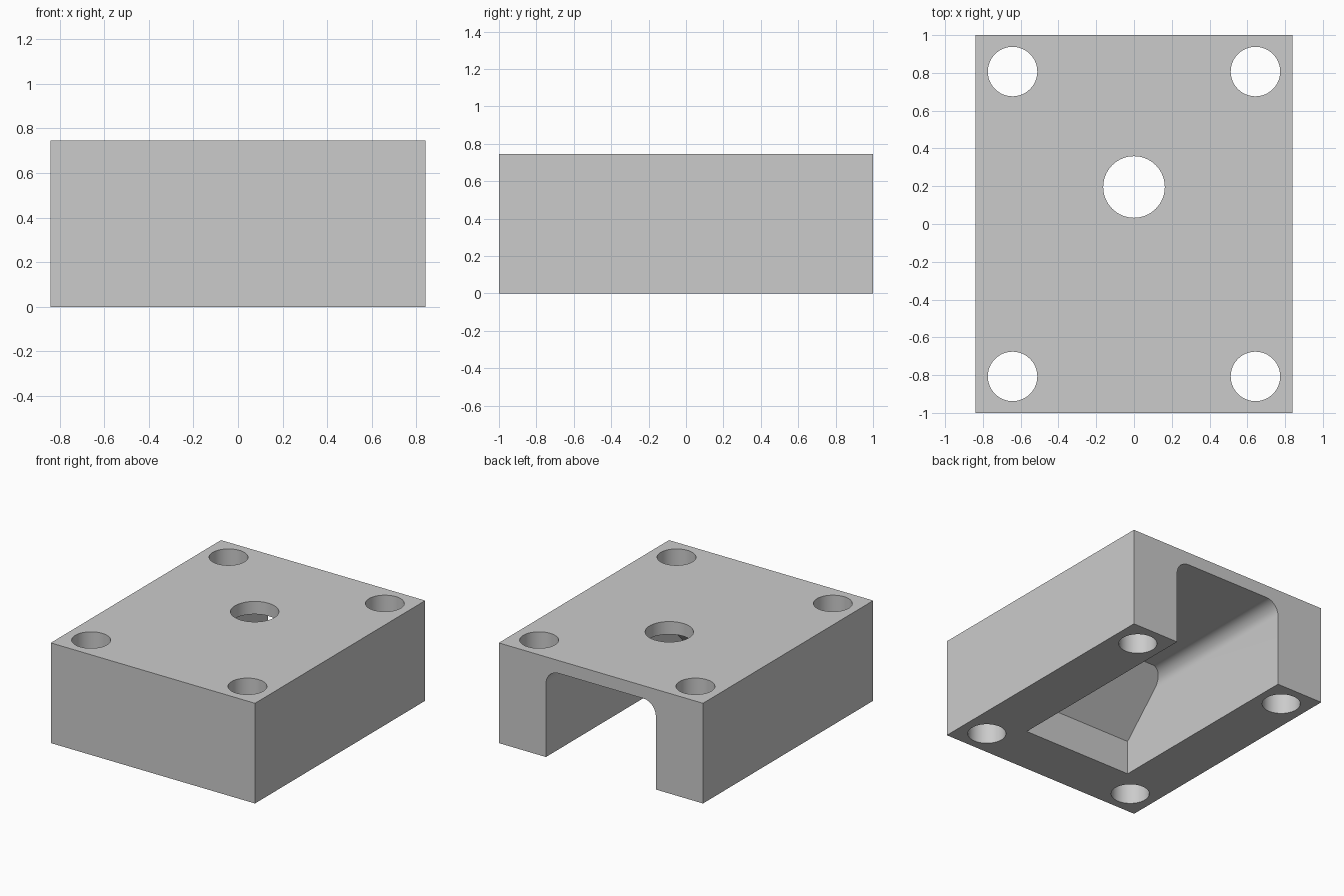
import bpy, bmesh
from math import sin, cos, pi
from mathutils import Vector

if "Cube" in bpy.data.objects:
    bpy.data.objects.remove(bpy.data.objects["Cube"], do_unlink=True)

WIDTH, LENGTH, HEIGHT = 1.68, 2.0, 0.745
HALF, CEILING, FILLET, END = 0.452, 0.65, 0.105, -0.607

grey = bpy.data.materials.new("plain grey")
grey.use_nodes = True
grey.diffuse_color = (0.6, 0.6, 0.6, 1)
grey.node_tree.nodes["Principled BSDF"].inputs["Base Color"].default_value = grey.diffuse_color


def make_object(name, bm):
    bmesh.ops.recalc_face_normals(bm, faces=bm.faces)
    mesh = bpy.data.meshes.new(name)
    bm.to_mesh(mesh)
    bm.free()
    mesh.materials.append(grey)
    obj = bpy.data.objects.new(name, mesh)
    bpy.context.collection.objects.link(obj)
    return obj


def cut(body, cutter):
    """Subtract the cutter from the body, then discard it."""
    mod = body.modifiers.new("cut", "BOOLEAN")
    mod.operation, mod.solver, mod.object = "DIFFERENCE", "EXACT", cutter
    bpy.context.view_layer.objects.active = body
    bpy.ops.object.modifier_apply(modifier=mod.name)
    bpy.data.objects.remove(cutter, do_unlink=True)


def drill(body, x, y, radius):
    bm = bmesh.new()
    bmesh.ops.create_cone(bm, cap_ends=True, segments=64, radius1=radius, radius2=radius, depth=2)
    bmesh.ops.translate(bm, vec=(x, y, HEIGHT / 2), verts=bm.verts)
    cut(body, make_object("hole_cutter", bm))


# Solid block
bm = bmesh.new()
bmesh.ops.create_cube(bm, size=1)
bmesh.ops.scale(bm, vec=(WIDTH, LENGTH, HEIGHT), verts=bm.verts)
bmesh.ops.translate(bm, vec=(0, 0, HEIGHT / 2), verts=bm.verts)
block = make_object("mounting_block", bm)

# Channel profile with rounded upper corners, open at the back and below
arc = [(HALF - FILLET + FILLET * cos(a), CEILING - FILLET + FILLET * sin(a))
       for a in (i * pi / 24 for i in range(13))]
profile = [(HALF, -0.1)] + arc + [(-x, z) for x, z in reversed(arc)] + [(-HALF, -0.1)]
bm = bmesh.new()
face = bm.faces.new([bm.verts.new((x, END, z)) for x, z in profile])
grown = bmesh.ops.extrude_face_region(bm, geom=[face])["geom"]
bmesh.ops.translate(bm, vec=(0, 1.1 - END, 0),
                    verts=[g for g in grown if isinstance(g, bmesh.types.BMVert)])
bmesh.ops.recalc_face_normals(bm, faces=bm.faces)

# Sloping ceiling at the closed end
bmesh.ops.bisect_plane(bm, geom=bm.verts[:] + bm.edges[:] + bm.faces[:], clear_outer=True,
                       plane_co=Vector((0, END, 0.256)), plane_no=Vector((0, -1, 1)))
bmesh.ops.holes_fill(bm, edges=[e for e in bm.edges if e.is_boundary], sides=0)
cut(block, make_object("channel_cutter", bm))

# Four corner bolt holes and the larger hole into the channel
for x in (-0.643, 0.643):
    for y in (-0.807, 0.807):
        drill(block, x, y, 0.131)
drill(block, 0, 0.196, 0.163)

# Round walls smooth, corners sharp
bpy.ops.object.select_all(action="DESELECT")
block.select_set(True)
bpy.context.view_layer.objects.active = block
bpy.ops.object.shade_smooth_by_angle(angle=pi / 6)
